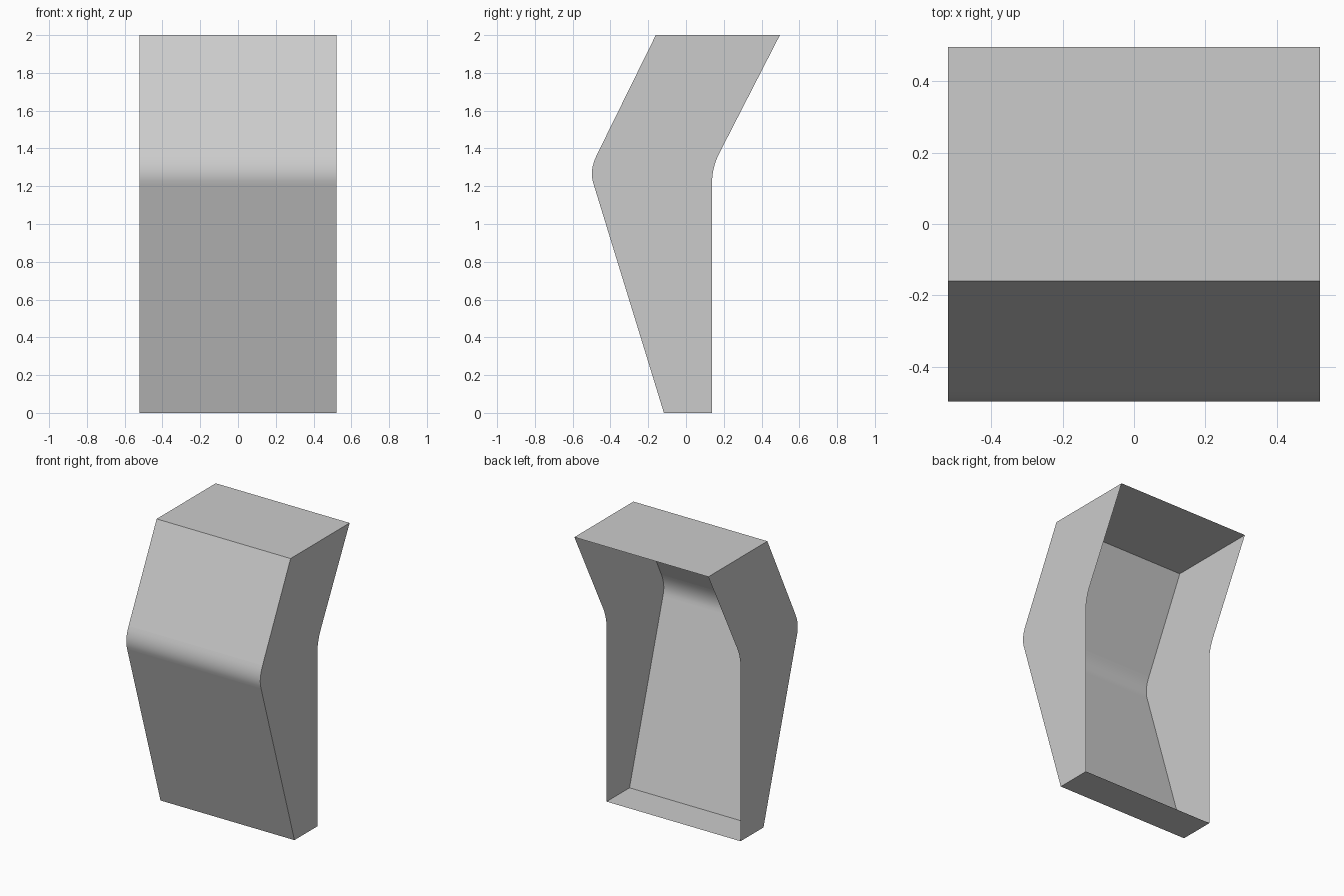
import bpy, bmesh
from mathutils import Vector

if "Cube" in bpy.data.objects:
    bpy.data.objects.remove(bpy.data.objects["Cube"])

HALF_W = 0.522
ARC = 8


def bent_line(bottom, start, corner, end, top):
    """Side profile (y, z): two straight runs joined by a rounded bend."""
    a, c, b = Vector(start), Vector(corner), Vector(end)
    bend = []
    for i in range(ARC + 1):
        t = i / ARC
        bend.append(a * (1 - t) ** 2 + c * 2 * t * (1 - t) + b * t * t)
    return [Vector(bottom)] + bend + [Vector(top)]


# Front and back edge profiles, bottom to top
front = bent_line((-0.117, 0), (-0.489, 1.21), (-0.514, 1.282), (-0.472, 1.366), (-0.16, 2))
back = bent_line((0.138, 0), (0.138, 1.22), (0.138, 1.30), (0.178, 1.378), (0.497, 2))

bm = bmesh.new()


def column(x, profile):
    return [bm.verts.new((x, p.x, p.y)) for p in profile]


fl, fr = column(-HALF_W, front), column(HALF_W, front)
bl, br = column(-HALF_W, back), column(HALF_W, back)

# Front panel and the two side walls; the back stays open
for i in range(len(front) - 1):
    panel = bm.faces.new((fl[i], fr[i], fr[i + 1], fl[i + 1]))
    panel.smooth = 0 < i < len(front) - 2
    bm.faces.new((fr[i], br[i], br[i + 1], fr[i + 1]))
    bm.faces.new((bl[i], fl[i], fl[i + 1], bl[i + 1]))

# Bottom and top plates
bm.faces.new((fl[0], bl[0], br[0], fr[0]))
bm.faces.new((fl[-1], fr[-1], br[-1], bl[-1]))

# Keep the side corners crisp
for e in bm.edges:
    if len(e.link_faces) == 2 and e.calc_face_angle(0) > 0.6:
        e.smooth = False

mesh = bpy.data.meshes.new("bent_shell")
bm.to_mesh(mesh)
bm.free()
shell = bpy.data.objects.new("bent_shell", mesh)
bpy.context.collection.objects.link(shell)
